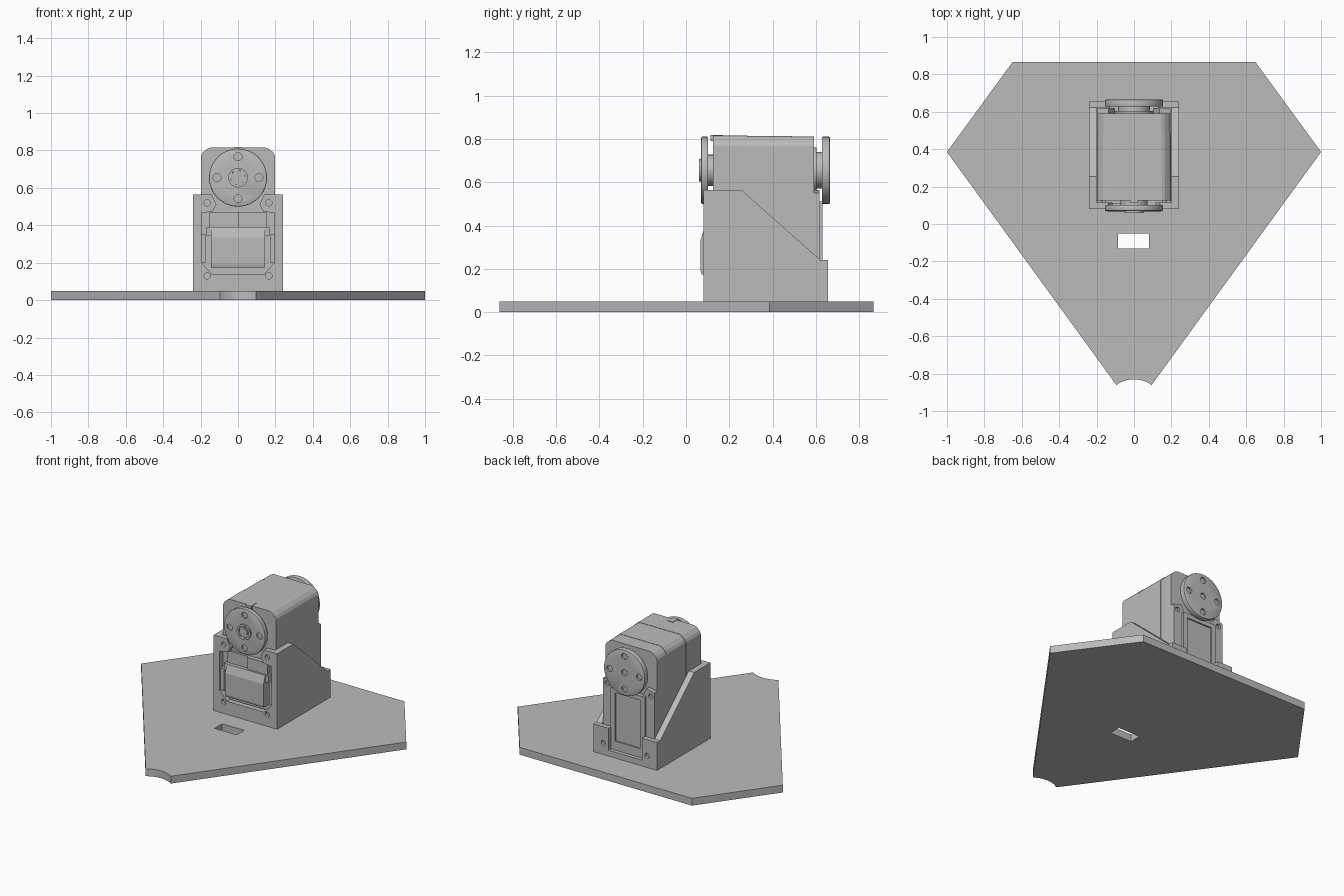
import bpy, bmesh, math
from mathutils import Vector

old = bpy.data.objects.get("Cube")
if old:
    bpy.data.objects.remove(old, do_unlink=True)

grey = bpy.data.materials.new("mid grey")
grey.use_nodes = True
grey.diffuse_color = (0.5, 0.5, 0.5, 1)
grey.node_tree.nodes["Principled BSDF"].inputs["Base Color"].default_value = (0.5, 0.5, 0.5, 1)

# Where the two outline coordinates and the extrusion depth go, per axis
PLACE = {"x": lambda a, b, d: (d, a, b),
         "y": lambda a, b, d: (a, d, b),
         "z": lambda a, b, d: (a, b, d)}


def prism(name, outline, axis, lo, hi, bevel=0):
    """Extrude a flat outline along an axis."""
    bm = bmesh.new()
    place = PLACE[axis]
    face = bm.faces.new([bm.verts.new(place(a, b, lo)) for a, b in outline])
    new = bmesh.ops.extrude_face_region(bm, geom=[face])["geom"]
    shift = Vector(place(0, 0, hi - lo))
    bmesh.ops.translate(bm, vec=shift, verts=[v for v in new if isinstance(v, bmesh.types.BMVert)])
    bmesh.ops.recalc_face_normals(bm, faces=bm.faces)
    if bevel:
        bmesh.ops.bevel(bm, geom=[e for e in bm.edges if e.calc_face_angle(0) > 0.8],
                        offset=bevel, segments=2, affect="EDGES", profile=0.5)
    mesh = bpy.data.meshes.new(name)
    bm.to_mesh(mesh)
    bm.free()
    mesh.materials.append(grey)
    obj = bpy.data.objects.new(name, mesh)
    bpy.context.collection.objects.link(obj)
    return obj


def box(name, x, y, z, bevel=0):
    return prism(name, [(x[0], z[0]), (x[1], z[0]), (x[1], z[1]), (x[0], z[1])], "y", *y, bevel)


def disc(name, x, z, r, lo, hi, bevel=0, sides=48):
    ring = [(x + r * math.cos(math.tau * i / sides), z + r * math.sin(math.tau * i / sides))
            for i in range(sides)]
    obj = prism(name, ring, "y", lo, hi, bevel)
    smooth(obj)
    return obj


def smooth(obj):
    bpy.ops.object.select_all(action="DESELECT")
    obj.select_set(True)
    bpy.context.view_layer.objects.active = obj
    bpy.ops.object.shade_smooth_by_angle(angle=math.radians(30))


def cut(obj, cutters):
    """Subtract the cutters, then remove them."""
    bpy.context.view_layer.objects.active = obj
    for c in cutters:
        c.hide_render = True
        mod = obj.modifiers.new("cut", "BOOLEAN")
        mod.operation, mod.solver, mod.object = "DIFFERENCE", "EXACT", c
        bpy.ops.object.modifier_apply(modifier=mod.name)
        bpy.data.objects.remove(c, do_unlink=True)


def mirrored(half):
    """Complete a right-hand half outline across x = 0."""
    return half + [(-a, b) for a, b in reversed(half)]


def holes(x, zs, r, lo, hi):
    return [disc("hole_cutter", s * x, z, r, lo, hi, sides=20) for s in (-1, 1) for z in zs]


# Base plate with a round bite at the tip and a slot
arc = [(0.095 * t, -0.83 - 0.03 * t * t) for t in (0.2, 0.4, 0.6, 0.8, 1)]
plate = prism("base_plate", mirrored(arc + [(1, 0.385), (0.65, 0.865)]), "z", 0, 0.05)
cut(plate, [box("slot_cutter", (-0.085, 0.08), (-0.13, -0.05), (-0.1, 0.2))])

# Bracket: floor, sloped side walls, front frame, rear tabs
box("bracket_floor", (-0.24, 0.24), (0.08, 0.655), (0.05, 0.09))
wall = [(0.08, 0.05), (0.655, 0.05), (0.655, 0.24), (0.622, 0.24), (0.255, 0.565), (0.08, 0.565)]
for side, s in (("left", 1), ("right", -1)):
    prism(side + "_bracket_wall", wall, "x", *sorted((0.2 * s, 0.24 * s)))
    tab = box(side + "_rear_tab", sorted((0.125 * s, 0.24 * s)), (0.622, 0.655), (0.05, 0.24))
    cut(tab, [disc("hole_cutter", 0.165 * s, 0.13, 0.017, 0.635, 0.7, sides=20)])

frame = prism("front_frame", mirrored([(0.24, 0.05), (0.24, 0.565), (0.14, 0.565), (0.115, 0.51),
                                       (0.135, 0.475), (0.195, 0.465), (0.195, 0.2),
                                       (0.14, 0.14)]), "y", 0.08, 0.115)
cut(frame, holes(0.165, (0.13, 0.52), 0.017, 0, 0.1))

# Motor body in three sections with chamfered upper corners
for name, w, top, lo, hi in (("front", 0.199, 0.815, 0.125, 0.285),
                             ("middle", 0.197, 0.813, 0.285, 0.49),
                             ("rear", 0.195, 0.811, 0.49, 0.59)):
    half = [(w, 0.09), (w, top - 0.045), (w - 0.01, top - 0.027),
            (w - 0.032, top - 0.007), (w - 0.05, top)]
    prism("motor_" + name + "_case", mirrored(half), "y", lo, hi)

# Rear lower case with a framed panel
rear = prism("rear_lower_case", mirrored([(0.195, 0.09), (0.195, 0.55), (0.135, 0.565),
                                          (0.1, 0.5)]), "y", 0.59, 0.617)
cut(rear, holes(0.165, (0.52,), 0.017, 0.6, 0.7))
rim = box("rear_panel_rim", (-0.13, 0.13), (0.6, 0.63), (0.09, 0.51))
cut(rim, [box("panel_cutter", (-0.095, 0.095), (0.62, 0.7), (0.15, 0.48))])

# Front cover with a sloped top, a backing step and side clips
prism("front_cover", [(0.125, 0.175), (0.072, 0.175), (0.068, 0.19), (0.068, 0.335),
                      (0.085, 0.39), (0.125, 0.39)], "x", -0.145, 0.145)
box("cover_hood", (-0.168, 0.168), (0.088, 0.125), (0.345, 0.39))
box("connector_block", (0, 0.155), (0.098, 0.125), (0.39, 0.47))
box("connector_recess_plate", (-0.155, 0), (0.11, 0.125), (0.39, 0.47))
for side, s in (("left", 1), ("right", -1)):
    box(side + "_cover_clip", sorted((0.17 * s, 0.195 * s)), (0.09, 0.125), (0.2, 0.35))
box("top_marker", (-0.02, 0.02), (0.112, 0.17), (0.79, 0.818))

# Front and rear drive discs with four bolt holes each
AXLE = 0.655
for name, lo, hi, inner, outer in (("front", 0.07, 0.102, 0, 0.082),
                                   ("rear", 0.627, 0.665, 0.652, 0.8)):
    horn = disc(name + "_drive_disc", 0, AXLE, 0.155, lo, hi, 0.005)
    bolts = [disc("hole_cutter", 0.112 * math.cos(k * math.pi / 2),
                  AXLE + 0.112 * math.sin(k * math.pi / 2), 0.021, inner, outer, sides=20)
             for k in range(4)]
    if name == "rear":
        bolts.append(disc("hole_cutter", 0, AXLE, 0.021, inner, outer, sides=20))
    cut(horn, bolts)
    smooth(horn)
disc("front_shaft", 0, AXLE, 0.072, 0.1, 0.13)
hub = disc("front_hub", 0, AXLE, 0.052, 0.06, 0.08)
cut(hub, [disc("hole_cutter", 0, AXLE, 0.038, 0, 0.068)])
disc("front_screw", 0, AXLE, 0.025, 0.062, 0.08, sides=24)
disc("rear_shaft", 0, AXLE, 0.085, 0.585, 0.63)
disc("rear_shaft_collar", 0, AXLE, 0.105, 0.59, 0.603)
